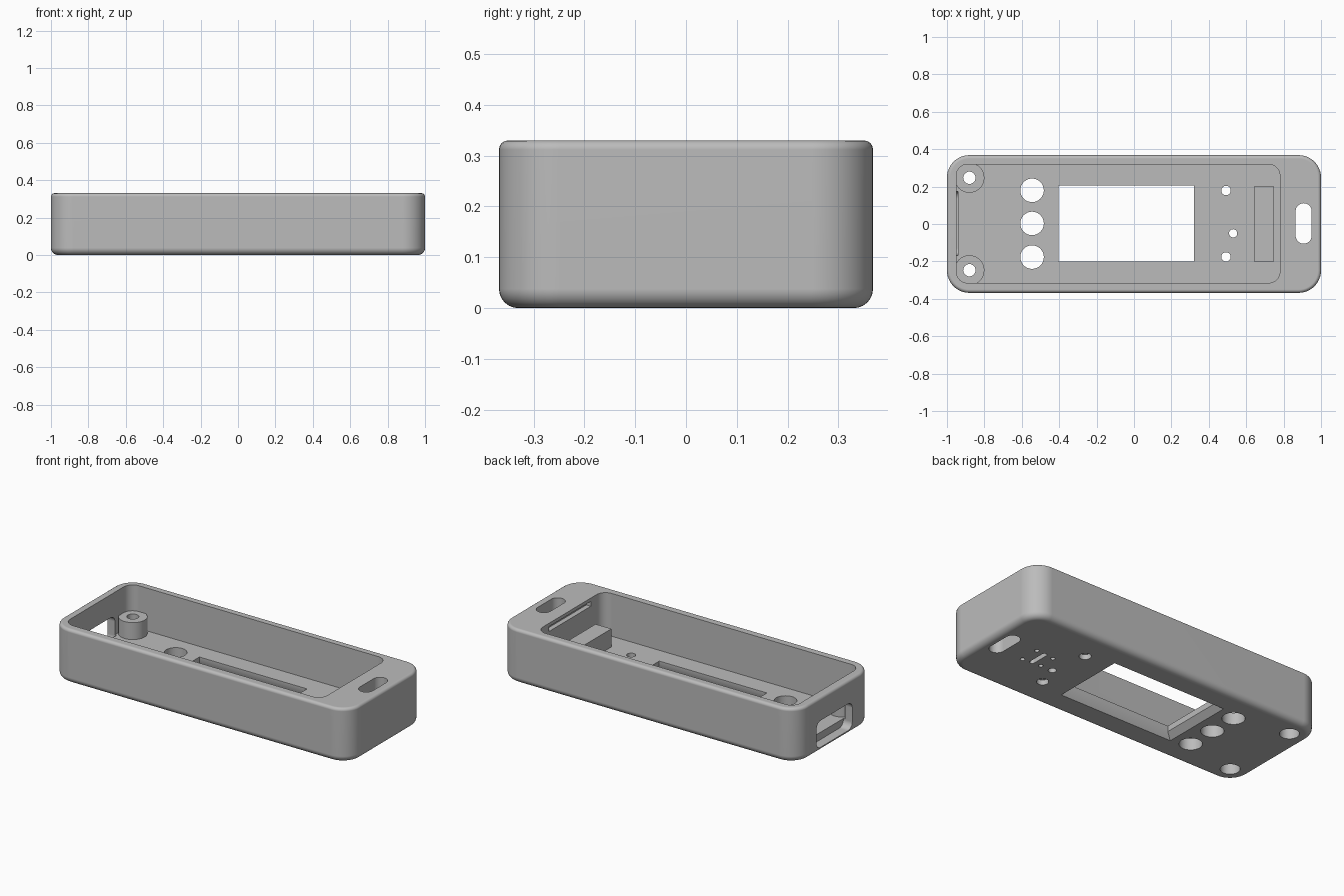
import bpy, bmesh, math
from mathutils import Matrix

cube = bpy.data.objects.get("Cube")
if cube:
    bpy.data.objects.remove(cube)

grey = bpy.data.materials.new("plain grey plastic")
grey.use_nodes = True
grey.diffuse_color = (0.5, 0.5, 0.5, 1)
grey.node_tree.nodes["Principled BSDF"].inputs["Base Color"].default_value = (0.5, 0.5, 0.5, 1)


def ring(cx, cy, hx, hy, r, seg):
    """Outline of a rectangle with rounded corners."""
    pts = []
    for q, (sx, sy) in enumerate([(1, 1), (-1, 1), (-1, -1), (1, -1)]):
        for i in range(seg + 1 if r > 0 else 1):
            a = (q + i / seg) * math.pi / 2
            p = (cx + sx * (hx - r) + r * math.cos(a), cy + sy * (hy - r) + r * math.sin(a))
            if not pts or math.dist(p, pts[-1]) > 1e-5:
                pts.append(p)
    if math.dist(pts[0], pts[-1]) < 1e-5:
        pts.pop()
    return pts


def solid(name, cx, cy, hx, hy, r, levels, seg=10, matrix=None):
    """Stack outlines at (height, growth, x shift) levels into a closed solid."""
    bm = bmesh.new()
    loops = []
    for z, grow, dx in levels:
        rr = r + grow if r else 0
        outline = ring(cx + dx, cy, hx + grow, hy + grow, rr, seg)
        loops.append([bm.verts.new((x, y, z)) for x, y in outline])
    n = len(loops[0])
    for a, b in zip(loops, loops[1:]):
        for i in range(n):
            bm.faces.new((a[i], a[(i + 1) % n], b[(i + 1) % n], b[i]))
    bm.faces.new(loops[0][::-1])
    bm.faces.new(loops[-1])
    if matrix:
        bm.transform(matrix)
    bmesh.ops.recalc_face_normals(bm, faces=bm.faces)
    mesh = bpy.data.meshes.new(name)
    bm.to_mesh(mesh)
    bm.free()
    mesh.materials.append(grey)
    ob = bpy.data.objects.new(name, mesh)
    bpy.context.collection.objects.link(ob)
    return ob


def straight(z0, z1):
    return [(z0, 0, 0), (z1, 0, 0)]


def round_hole(name, x, y, r, z0, z1):
    return solid(name, x, y, r, r, r, straight(z0, z1), 8)


# Outer shell with rounded top and bottom edges
H, R_LOW, R_TOP = 0.33, 0.038, 0.018
levels = []
for i in range(7):
    a = i / 6 * math.pi / 2
    levels.append((R_LOW * (1 - math.cos(a)), -R_LOW * (1 - math.sin(a)), 0))
for i in range(5):
    a = i / 4 * math.pi / 2
    levels.append((H - R_TOP * (1 - math.sin(a)), -R_TOP * (1 - math.cos(a)), 0))
case = solid("case_shell", 0, 0, 1, 0.368, 0.12, levels, 12)
bpy.context.view_layer.objects.active = case
case.select_set(True)


def combine(tool, operation="DIFFERENCE"):
    tool.hide_render = True
    mod = case.modifiers.new(tool.name, "BOOLEAN")
    mod.object, mod.operation, mod.solver = tool, operation, "EXACT"
    bpy.ops.object.modifier_apply(modifier=mod.name)
    bpy.data.objects.remove(tool)


FLOOR = 0.07
# Main cavity, strap slot and display window
combine(solid("cavity", -0.085, 0.002, 0.865, 0.317, 0.06, straight(FLOOR, 0.5)))
combine(solid("strap_slot", 0.907, 0.003, 0.043, 0.108, 0.043, straight(-0.1, 0.5)))
combine(solid("display_window", -0.042, 0.003, 0.362, 0.203, 0,
              [(-0.001, 0.02, -0.015), (0.035, 0, 0), (0.15, 0, 0)]))

# Raised block on the floor, screw bosses in the corners
combine(solid("floor_block", 0.695, 0, 0.053, 0.2, 0, straight(0.05, 0.18)), "UNION")
for y in (-0.247, 0.247):
    combine(solid("screw_boss", -0.88, y, 0.08, 0.08, 0.08, straight(0.05, 0.173)), "UNION")
for y in (-0.247, 0.247):
    combine(round_hole("screw_hole", -0.88, y, 0.033, -0.1, 0.3))
    combine(round_hole("screw_head_recess", -0.88, y, 0.054, -0.1, 0.09))

# Button holes
for y in (-0.177, 0.003, 0.18):
    combine(round_hole("button_hole", -0.545, y, 0.063, -0.1, 0.15))

# Indicator holes, the outer two widened underneath
for y in (-0.176, 0.179):
    combine(round_hole("indicator_hole", 0.492, y, 0.025, -0.1, 0.15))
    combine(round_hole("indicator_recess", 0.492, y, 0.033, -0.1, 0.03))
combine(round_hole("small_hole", 0.53, -0.05, 0.022, -0.1, 0.15))

# Small shallow vents underneath the block
combine(solid("vent_slot", 0.67, 0, 0.014, 0.065, 0.014, straight(-0.1, 0.03), 4))
for x, y in ((0.73, -0.06), (0.73, 0.06), (0.61, -0.05), (0.61, 0.05)):
    combine(round_hole("vent_dimple", x, y, 0.013, -0.1, 0.03))

# Connector opening in the end wall and latch groove in the opposite wall
turn = Matrix.Rotation(math.pi / 2, 4, "Z") @ Matrix.Rotation(math.pi / 2, 4, "X")
combine(solid("connector_opening", 0.003, 0.108, 0.172, 0.082, 0.04, straight(-1.2, -0.94), 6, turn))
combine(solid("latch_groove", 0, 0.295, 0.2, 0.015, 0, straight(0.7, 0.81), 1, turn))

# Smooth shading with sharp creases
bpy.ops.object.shade_smooth_by_angle(angle=math.radians(30))
mod = case.modifiers.new("even_normals", "WEIGHTED_NORMAL")
mod.keep_sharp = True
